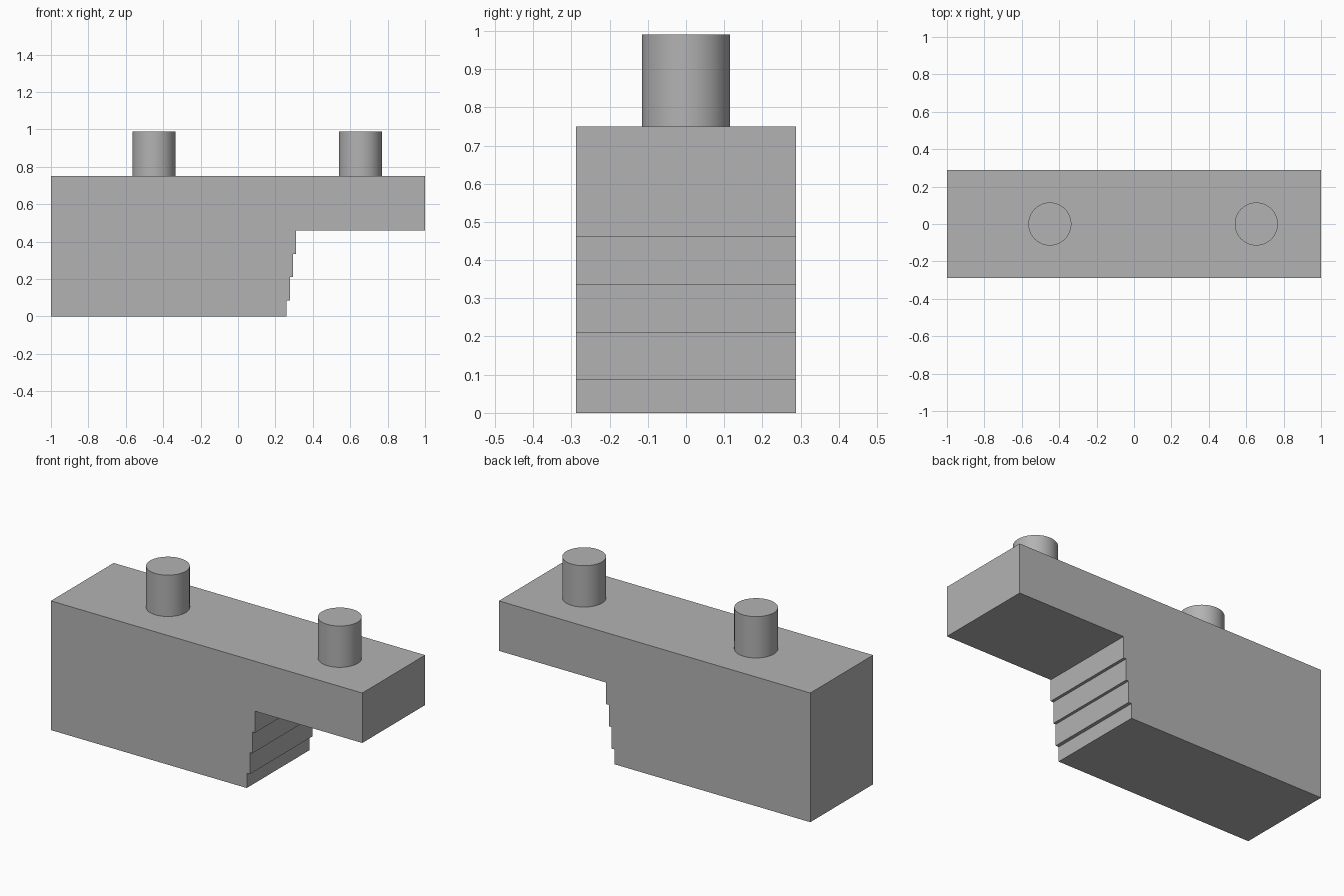
import bpy
import bmesh
import math

HALF_DEPTH = 0.288
TOP = 0.75

cube = bpy.data.objects.get("Cube")
if cube:
    bpy.data.objects.remove(cube, do_unlink=True)

grey = bpy.data.materials.new("plain grey")
grey.use_nodes = True
colour = (0.45, 0.45, 0.45, 1)
grey.diffuse_color = colour
grey.node_tree.nodes["Principled BSDF"].inputs["Base Color"].default_value = colour


def extrude_profile(name, profile):
    """Extrude an x-z outline along y."""
    bm = bmesh.new()
    face = bm.faces.new([bm.verts.new((x, -HALF_DEPTH, z)) for x, z in profile])
    result = bmesh.ops.extrude_face_region(bm, geom=[face])
    moved = [v for v in result["geom"] if isinstance(v, bmesh.types.BMVert)]
    bmesh.ops.translate(bm, verts=moved, vec=(0, 2 * HALF_DEPTH, 0))
    bmesh.ops.recalc_face_normals(bm, faces=bm.faces)
    mesh = bpy.data.meshes.new(name)
    bm.to_mesh(mesh)
    bm.free()
    mesh.materials.append(grey)
    obj = bpy.data.objects.new(name, mesh)
    bpy.context.collection.objects.link(obj)
    return obj


def add_peg(name, x, radius=0.115, height=0.24):
    """Smooth upright cylinder standing on the block."""
    bpy.ops.mesh.primitive_cylinder_add(
        vertices=64, radius=radius, depth=height, location=(x, 0, TOP + height / 2))
    peg = bpy.context.object
    peg.name = name
    peg.data.materials.append(grey)
    bpy.ops.object.shade_smooth_by_angle(angle=math.radians(30))


# Block with a stepped underside below the overhang
outline = [(-1, TOP), (-1, 0)]
bottom = 0
for x, top in [(0.258, 0.086), (0.278, 0.211), (0.294, 0.335), (0.311, 0.46)]:
    outline += [(x, bottom), (x, top)]
    bottom = top
outline += [(1, bottom), (1, TOP)]
extrude_profile("stepped_block", outline)

# Pegs on top
add_peg("right_peg", -0.45)
add_peg("left_peg", 0.654)
